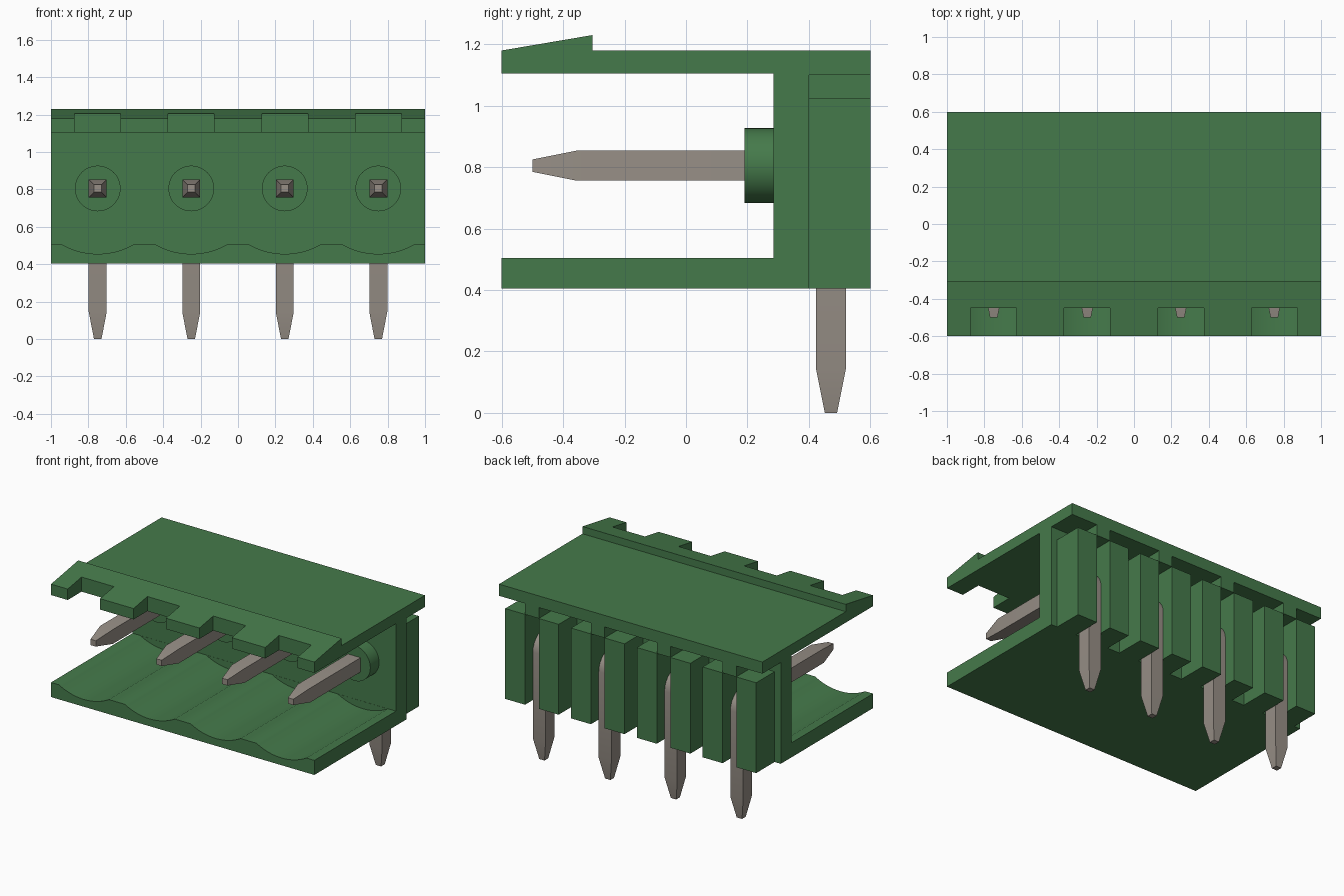
import bpy, bmesh, math
from mathutils import Vector

cube = bpy.data.objects.get("Cube")
if cube:
    bpy.data.objects.remove(cube, do_unlink=True)

PIN_X = [-0.75, -0.25, 0.25, 0.75]
PIN_Z = 0.805


def material(name, rgb, rough):
    m = bpy.data.materials.new(name)
    m.use_nodes = True
    m.diffuse_color = (*rgb, 1)
    bsdf = m.node_tree.nodes["Principled BSDF"]
    bsdf.inputs["Base Color"].default_value = (*rgb, 1)
    bsdf.inputs["Roughness"].default_value = rough
    return m


GREEN = material("green plastic", (0.06, 0.195, 0.07), 0.6)
METAL = material("tinned metal", (0.31, 0.275, 0.24), 0.5)


def finish(name, bm, mat):
    bmesh.ops.recalc_face_normals(bm, faces=bm.faces)
    mesh = bpy.data.meshes.new(name)
    bm.to_mesh(mesh)
    bm.free()
    mesh.materials.append(mat)
    obj = bpy.data.objects.new(name, mesh)
    bpy.context.collection.objects.link(obj)
    return obj


def add_prism(bm, points, offset):
    """Extrude a closed outline along the offset vector."""
    face = bm.faces.new([bm.verts.new(p) for p in points])
    ext = bmesh.ops.extrude_face_region(bm, geom=[face])
    verts = [g for g in ext["geom"] if isinstance(g, bmesh.types.BMVert)]
    bmesh.ops.translate(bm, verts=verts, vec=offset)


def add_box(bm, x0, x1, y0, y1, z0, z1):
    add_prism(bm, [(x0, y0, z0), (x1, y0, z0), (x1, y1, z0), (x0, y1, z0)],
              (0, 0, z1 - z0))


def smooth(obj):
    bpy.ops.object.select_all(action='DESELECT')
    obj.select_set(True)
    bpy.context.view_layer.objects.active = obj
    bpy.ops.object.shade_smooth_by_angle(angle=math.radians(30))


# Housing: side profile with back wall, floor, roof and latching wedge
profile = [(-0.6, 0.405), (0.4, 0.405), (0.4, 1.1), (0.6, 1.1), (0.6, 1.18),
           (-0.305, 1.18), (-0.305, 1.23), (-0.6, 1.18), (-0.6, 1.105),
           (0.285, 1.105), (0.285, 0.505), (-0.6, 0.505)]
bm = bmesh.new()
add_prism(bm, [(-1, y, z) for y, z in profile], (2, 0, 0))
housing = finish("housing", bm, GREEN)

# Cutters: roof notches and shallow floor scallops in front of each pin
bm = bmesh.new()
RADIUS, CENTRE_Z, HALF = 0.386, 0.841, 0.52
for x in PIN_X:
    add_box(bm, x - 0.123, x + 0.123, -0.7, -0.45, 1.0, 1.4)
    arc = []
    for i in range(25):
        a = HALF * (i / 12 - 1)
        arc.append((x + RADIUS * math.sin(a), -0.7, CENTRE_Z - RADIUS * math.cos(a)))
    add_prism(bm, arc, (0, 0.984, 0))
cutter = finish("notch_cutter", bm, GREEN)
cutter.hide_render = True
mod = housing.modifiers.new("notches", 'BOOLEAN')
mod.operation = 'DIFFERENCE'
mod.solver = 'EXACT'
mod.object = cutter
bpy.ops.object.select_all(action='DESELECT')
housing.select_set(True)
bpy.context.view_layer.objects.active = housing
bpy.ops.object.modifier_apply(modifier=mod.name)
bpy.data.objects.remove(cutter, do_unlink=True)
smooth(housing)

# Back ribs: a pair beside each pin, with a short post joining the roof
bm = bmesh.new()
for x in PIN_X:
    for s in (-1, 1):
        a, b = sorted((x + s * 0.052, x + s * 0.203))
        add_box(bm, a, b, 0.39, 0.6, 0.405, 1.025)
    add_box(bm, x - 0.052, x + 0.052, 0.39, 0.6, 1.025, 1.105)
finish("back_ribs", bm, GREEN)


def pin_path():
    """Ring centre, in-plane normal, half thickness and half width."""
    h, w, tip = 0.049, 0.048, 0.02
    up, back = Vector((0, 0, 1)), Vector((0, 1, 0))
    rings = [(Vector((0, -0.5, PIN_Z)), up, tip, tip),
             (Vector((0, -0.355, PIN_Z)), up, h, w)]
    # Rounded right-angle bend
    r = 0.069
    for i in range(7):
        a = math.pi / 2 * i / 6
        n = up * math.cos(a) + back * math.sin(a)
        rings.append((Vector((0, 0.472 - r, PIN_Z - r)) + n * r, n, h, w))
    rings.append((Vector((0, 0.472, 0.145)), back, h, w))
    rings.append((Vector((0, 0.472, 0)), back, tip, tip))
    return rings


for k, x in enumerate(PIN_X, 1):
    # Bent square pin with tapered ends
    bm = bmesh.new()
    loops = []
    for c, n, h, w in pin_path():
        loops.append([bm.verts.new(c + n * (h * sn) + Vector((x + w * sx, 0, 0)))
                      for sx, sn in ((-1, -1), (1, -1), (1, 1), (-1, 1))])
    for p, q in zip(loops, loops[1:]):
        for i in range(4):
            j = (i + 1) % 4
            bm.faces.new((p[i], p[j], q[j], q[i]))
    bm.faces.new(loops[0])
    bm.faces.new(loops[-1])
    smooth(finish(f"pin_{k}", bm, METAL))

    # Round collar where the pin leaves the wall
    bm = bmesh.new()
    ring = [(x + 0.122 * math.cos(t * math.pi / 24), 0.19,
             PIN_Z + 0.122 * math.sin(t * math.pi / 24)) for t in range(48)]
    add_prism(bm, ring, (0, 0.1, 0))
    smooth(finish(f"collar_{k}", bm, GREEN))
